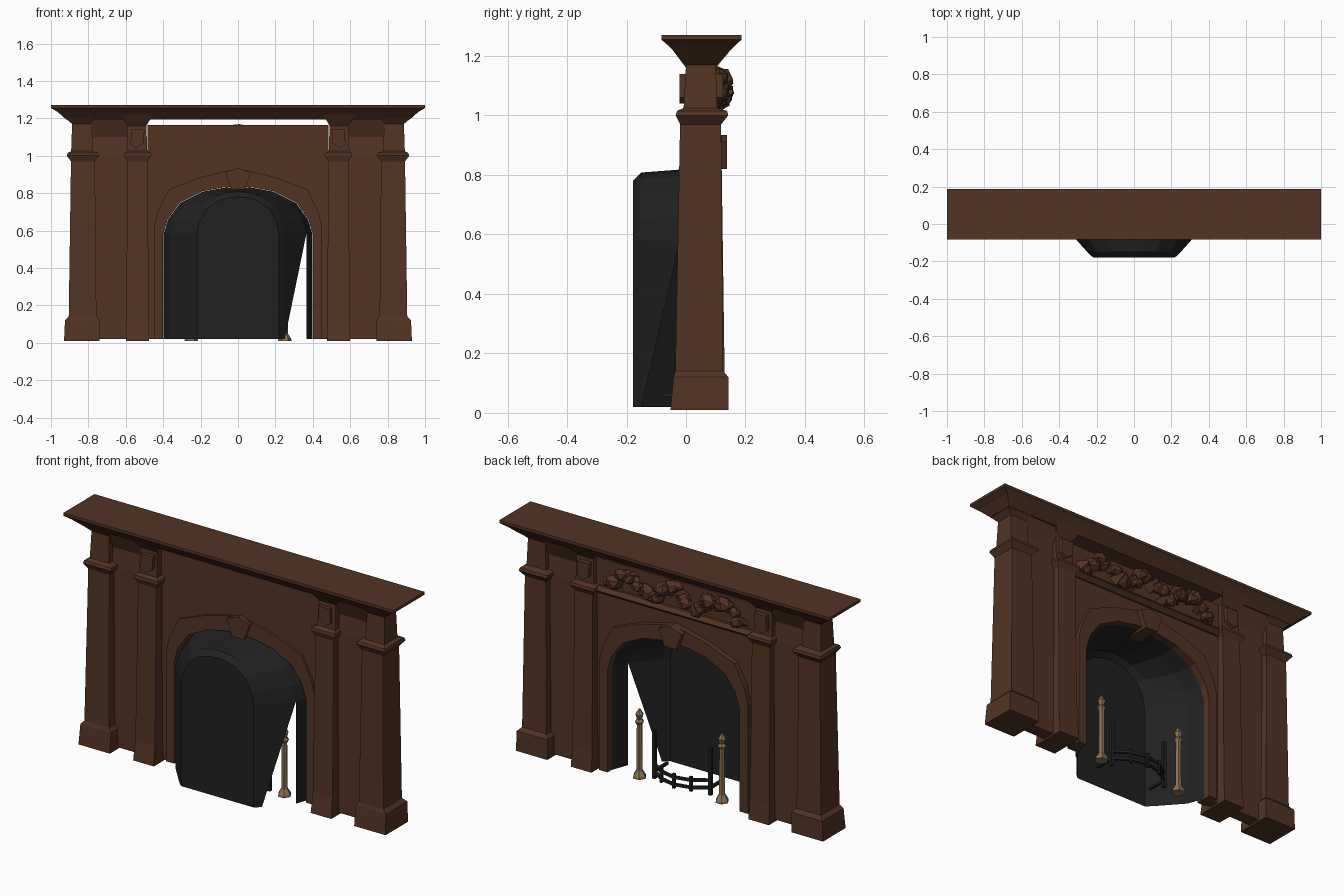
import bpy, bmesh, math, random
from mathutils import Vector, Matrix

if "Cube" in bpy.data.objects:
    bpy.data.objects.remove(bpy.data.objects["Cube"])

random.seed(4)


def material(name, rgb):
    m = bpy.data.materials.new(name)
    m.diffuse_color = (*rgb, 1)
    m.use_nodes = True
    m.node_tree.nodes["Principled BSDF"].inputs["Base Color"].default_value = m.diffuse_color
    return m


WOOD = material("dark_wood", (0.085, 0.034, 0.017))
IRON = material("black_iron", (0.015, 0.015, 0.015))
BRASS = material("aged_brass", (0.27, 0.17, 0.09))


def finish(name, bm, mat, fix=True):
    if fix:
        bmesh.ops.recalc_face_normals(bm, faces=bm.faces[:])
    me = bpy.data.meshes.new(name)
    bm.to_mesh(me)
    bm.free()
    me.materials.append(mat)
    ob = bpy.data.objects.new(name, me)
    bpy.context.collection.objects.link(ob)
    return ob


def loft(name, sections, mat=WOOD, side=1):
    """Rectangular sections (z, x0, x1, y0, y1) stacked into a closed solid."""
    bm = bmesh.new()
    rings = [[bm.verts.new((side * x, y, z)) for x, y in
              ((x0, y0), (x1, y0), (x1, y1), (x0, y1))]
             for z, x0, x1, y0, y1 in sections]
    for a, b in zip(rings, rings[1:]):
        for i in range(4):
            j = (i + 1) % 4
            bm.faces.new((a[i], a[j], b[j], b[i]))
    bm.faces.new(rings[0])
    bm.faces.new(rings[-1])
    return finish(name, bm, mat)


def prism(name, outline, y0, y1, mat=WOOD):
    """Outline in x/z extruded from y0 to y1."""
    bm = bmesh.new()
    f = bm.faces.new([bm.verts.new((x, y0, z)) for x, z in outline])
    ext = bmesh.ops.extrude_face_region(bm, geom=[f], use_keep_orig=True)
    vs = [v for v in ext["geom"] if isinstance(v, bmesh.types.BMVert)]
    bmesh.ops.translate(bm, verts=vs, vec=(0, y1 - y0, 0))
    return finish(name, bm, mat)


def mirror_path(half):
    """Half path from right foot to the crown, completed on the left."""
    return half + [(-x, z) for x, z in reversed(half) if x > 0]


# mantel shelf with flared moulding underneath
loft("mantel_shelf", [
    (1.195, -0.92, 0.92, -0.02, 0.125), (1.235, -0.965, 0.965, -0.06, 0.165),
    (1.255, -1, 1, -0.083, 0.187), (1.27, -1, 1, -0.083, 0.187)])

for s, label in ((-1, "left"), (1, "right")):
    # outer column: plinth, tapered shaft, capital, upper block, flare
    loft("outer_column_" + label, [
        (0.01, 0.74, 0.93, -0.052, 0.143), (0.12, 0.74, 0.925, -0.042, 0.143),
        (0.14, 0.757, 0.905, -0.036, 0.125), (0.97, 0.765, 0.893, -0.02, 0.118),
        (1.0, 0.742, 0.915, -0.035, 0.142), (1.015, 0.745, 0.91, -0.03, 0.138),
        (1.025, 0.775, 0.892, -0.008, 0.105), (1.17, 0.782, 0.887, 0.0, 0.1),
        (1.235, 0.745, 0.965, -0.055, 0.16)], side=s)
    # inner pilaster
    loft("inner_pilaster_" + label, [
        (0.01, 0.475, 0.6, -0.05, 0.14), (0.12, 0.478, 0.597, -0.035, 0.13),
        (0.97, 0.482, 0.592, -0.018, 0.118), (1.0, 0.462, 0.61, -0.03, 0.135),
        (1.015, 0.465, 0.607, -0.028, 0.132), (1.025, 0.485, 0.595, -0.008, 0.105),
        (1.16, 0.49, 0.592, 0.0, 0.1), (1.22, 0.455, 0.63, -0.045, 0.15)], side=s)
    # small five-sided bosses on the upper blocks, both faces
    boss = [(s * x, z) for x, z in
            ((0.5, 1.14), (0.57, 1.14), (0.575, 1.06), (0.545, 1.04), (0.505, 1.065))]
    prism("back_boss_" + label, boss, -0.022, 0.0)
    prism("front_boss_" + label, boss, 0.1, 0.125)
    # recessed panel between the two columns, flaring to the shelf
    loft("side_panel_" + label, [
        (0.02, 0.585, 0.775, 0.015, 0.085), (1.0, 0.585, 0.78, 0.02, 0.085),
        (1.1, 0.585, 0.79, 0.03, 0.075), (1.225, 0.585, 0.79, -0.02, 0.13)], side=s)

# arched surround
arch = mirror_path([(0.4, 0.02), (0.4, 0.58), (0.375, 0.66), (0.31, 0.75),
                    (0.19, 0.81), (0.08, 0.83), (0, 0.835)])
rim = mirror_path([(0.45, 0.02), (0.45, 0.62), (0.43, 0.7), (0.37, 0.82),
                   (0.2, 0.885), (0.08, 0.915), (0, 0.93)])
box = [(0.485, 0.02), (0.485, 1.165), (-0.485, 1.165), (-0.485, 0.02)]
prism("arch_wall", box + arch[::-1], 0.03, 0.08)
prism("arch_moulding", rim + arch[::-1], 0.018, 0.108)
prism("keystone", [(-0.035, 0.82), (0.035, 0.82), (0.07, 0.91), (0, 0.935),
                   (-0.07, 0.91)], 0.0, 0.138)
loft("frieze_ledge", [(0.98, -0.48, 0.48, 0.075, 0.09),
                      (1.0, -0.48, 0.48, 0.075, 0.112),
                      (1.02, -0.48, 0.48, 0.075, 0.095)])

# carved garland of faceted fruit and leaves on the frieze
bm = bmesh.new()
for i in range(34):
    t = i / 33 * 2 - 1
    x = 0.41 * t
    swell = 1 - 0.5 * abs(t)
    z = 1.095 + 0.03 * math.cos(t * math.pi * 3) + random.uniform(-0.022, 0.022)
    r = random.uniform(0.03, 0.048)
    size = (r * 1.2, r * (0.6 + 0.5 * swell), r * 0.85)
    m = (Matrix.Translation((x, 0.085 + 0.045 * swell * random.random(), z))
         @ Matrix.Rotation(random.uniform(-0.7, 0.7), 4, "Y")
         @ Matrix.Diagonal((*size, 1)))
    if i % 3:
        bmesh.ops.create_icosphere(bm, subdivisions=1, radius=1, matrix=m)
    else:
        bmesh.ops.create_cone(bm, segments=4, radius1=1.1, radius2=0.2, depth=2.2,
                              cap_ends=True, matrix=m @ Matrix.Rotation(-1.2, 4, "X"))
finish("carved_garland", bm, WOOD)

# firebox shell, open at the room side and below
rings_spec = [(0.07, 0.398, 0.833), (-0.02, 0.365, 0.818),
              (-0.15, 0.25, 0.808), (-0.178, 0.22, 0.78)]
bm = bmesh.new()
rings = []
for y, half, top in rings_spec:
    ring = []
    for x, z in arch:
        k = 0.02 if z < 0.1 else 0.58 + (z - 0.58) * (top - 0.58) / 0.255
        ring.append(bm.verts.new((x * half / 0.4, y, k)))
    rings.append(ring)
for n, (a, b) in enumerate(zip(rings, rings[1:])):
    for i in range(len(arch) - 1):
        if i == 0 and n == 1:
            # the right cheek is only a triangle
            bm.faces.new((b[0], b[1], a[1]))
        else:
            bm.faces.new((a[i], a[i + 1], b[i + 1], b[i]))
bm.faces.new(rings[-1])
finish("firebox", bm, IRON)

# brass fire-dog posts turned on six sides
profile = [(0.036, 0.01), (0.034, 0.022), (0.017, 0.05), (0.015, 0.3), (0.024, 0.315),
           (0.014, 0.33), (0.022, 0.355), (0.004, 0.385)]
for s, label in ((-1, "left"), (1, "right")):
    bm = bmesh.new()
    rows = [[bm.verts.new((s * 0.25 + r * math.cos(k * math.pi / 3),
                           0.045 + r * math.sin(k * math.pi / 3), z))
             for k in range(6)] for r, z in profile]
    for a, b in zip(rows, rows[1:]):
        for k in range(6):
            bm.faces.new((a[k], a[(k + 1) % 6], b[(k + 1) % 6], b[k]))
    bm.faces.new(rows[0])
    bm.faces.new(rows[-1])
    finish("brass_post_" + label, bm, BRASS)


# bowed fire grate made from square bars
def bar(bm, p, q, r=0.007):
    p, q = Vector(p), Vector(q)
    d = q - p
    m = Matrix.Translation((p + q) / 2) @ d.to_track_quat("Z", "Y").to_matrix().to_4x4()
    bmesh.ops.create_cube(bm, size=1, matrix=m @ Matrix.Diagonal((2 * r, 2 * r, d.length, 1)))


bm = bmesh.new()
bow = [(-0.17, 0.03), (-0.09, 0.085), (0, 0.105), (0.09, 0.085), (0.17, 0.03)]
for z in (0.06, 0.1):
    for p, q in zip(bow, bow[1:]):
        bar(bm, (*p, z), (*q, z))
for x, y in (bow[0], bow[-1]):
    bar(bm, (x, y, 0.02), (x, y, 0.28), 0.009)
    bar(bm, (x, y, 0.06), (x, -0.08, 0.06))
for x, y in bow[1:-1]:
    bar(bm, (x, y, 0.04), (x, y, 0.12))
finish("fire_grate", bm, IRON)
